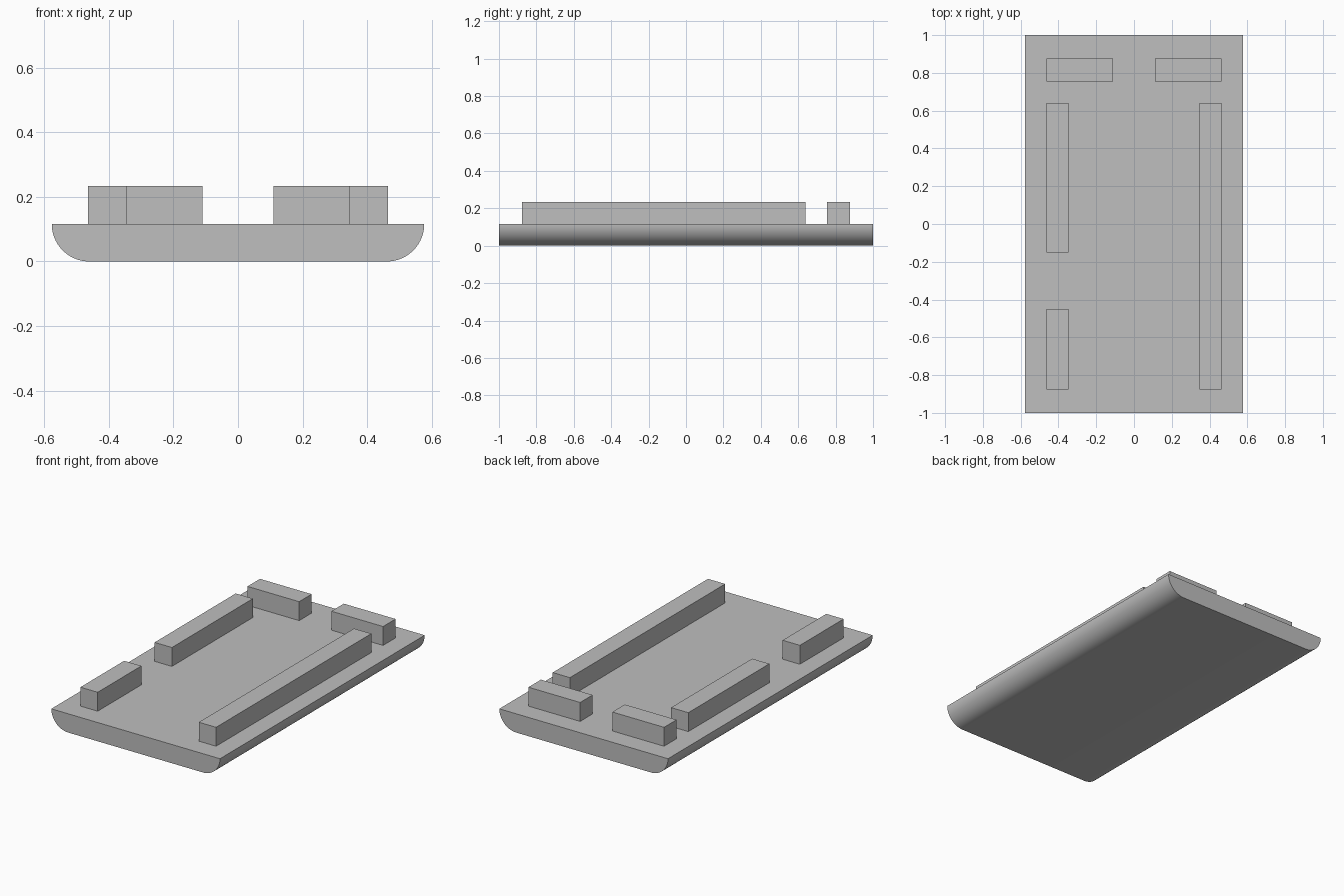
import bpy
import bmesh
from math import cos, sin, pi

cube = bpy.data.objects.get("Cube")
if cube:
    bpy.data.objects.remove(cube, do_unlink=True)

HALF_W, HALF_L, RADIUS, TOP = 0.577, 1.0, 0.116, 0.233

grey = bpy.data.materials.new("plain grey")
grey.use_nodes = True
grey.diffuse_color = (0.52, 0.52, 0.52, 1)
grey.node_tree.nodes["Principled BSDF"].inputs["Base Color"].default_value = grey.diffuse_color


def add_object(name, bm):
    bmesh.ops.recalc_face_normals(bm, faces=bm.faces)
    mesh = bpy.data.meshes.new(name)
    bm.to_mesh(mesh)
    bm.free()
    mesh.materials.append(grey)
    obj = bpy.data.objects.new(name, mesh)
    bpy.context.collection.objects.link(obj)
    return obj


def block(name, x0, x1, y0, y1):
    bm = bmesh.new()
    bmesh.ops.create_cube(bm, size=1)
    bmesh.ops.scale(bm, vec=(x1 - x0, y1 - y0, TOP - RADIUS), verts=bm.verts)
    centre = ((x0 + x1) / 2, (y0 + y1) / 2, (TOP + RADIUS) / 2)
    bmesh.ops.translate(bm, vec=centre, verts=bm.verts)
    add_object(name, bm)


# Base slab: flat top, lower long edges rounded by quarter circles
STEPS = 24
arc = [(HALF_W - RADIUS + RADIUS * cos(a), RADIUS - RADIUS * sin(a))
       for a in (i * pi / 2 / STEPS for i in range(STEPS + 1))]
profile = arc + [(-x, z) for x, z in reversed(arc)]
bm = bmesh.new()
end = bm.faces.new([bm.verts.new((x, -HALF_L, z)) for x, z in profile])
extruded = bmesh.ops.extrude_face_region(bm, geom=[end], use_keep_orig=True)["geom"]
bmesh.ops.translate(bm, vec=(0, 2 * HALF_L, 0),
                    verts=[v for v in extruded if isinstance(v, bmesh.types.BMVert)])
base = add_object("base_slab", bm)
bpy.ops.object.select_all(action="DESELECT")
base.select_set(True)
bpy.context.view_layer.objects.active = base
bpy.ops.object.shade_smooth_by_angle(angle=pi / 6)

# Raised blocks along the rim, with a gap in the right side and at the back
OUT, IN = 0.464, 0.346
block("left_rail", IN, OUT, -0.877, 0.64)
block("right_front_rail", -OUT, -IN, -0.877, -0.45)
block("right_rear_rail", -OUT, -IN, -0.152, 0.64)
block("back_left_rail", 0.11, OUT, 0.755, 0.877)
block("back_right_rail", -OUT, -0.11, 0.755, 0.877)
